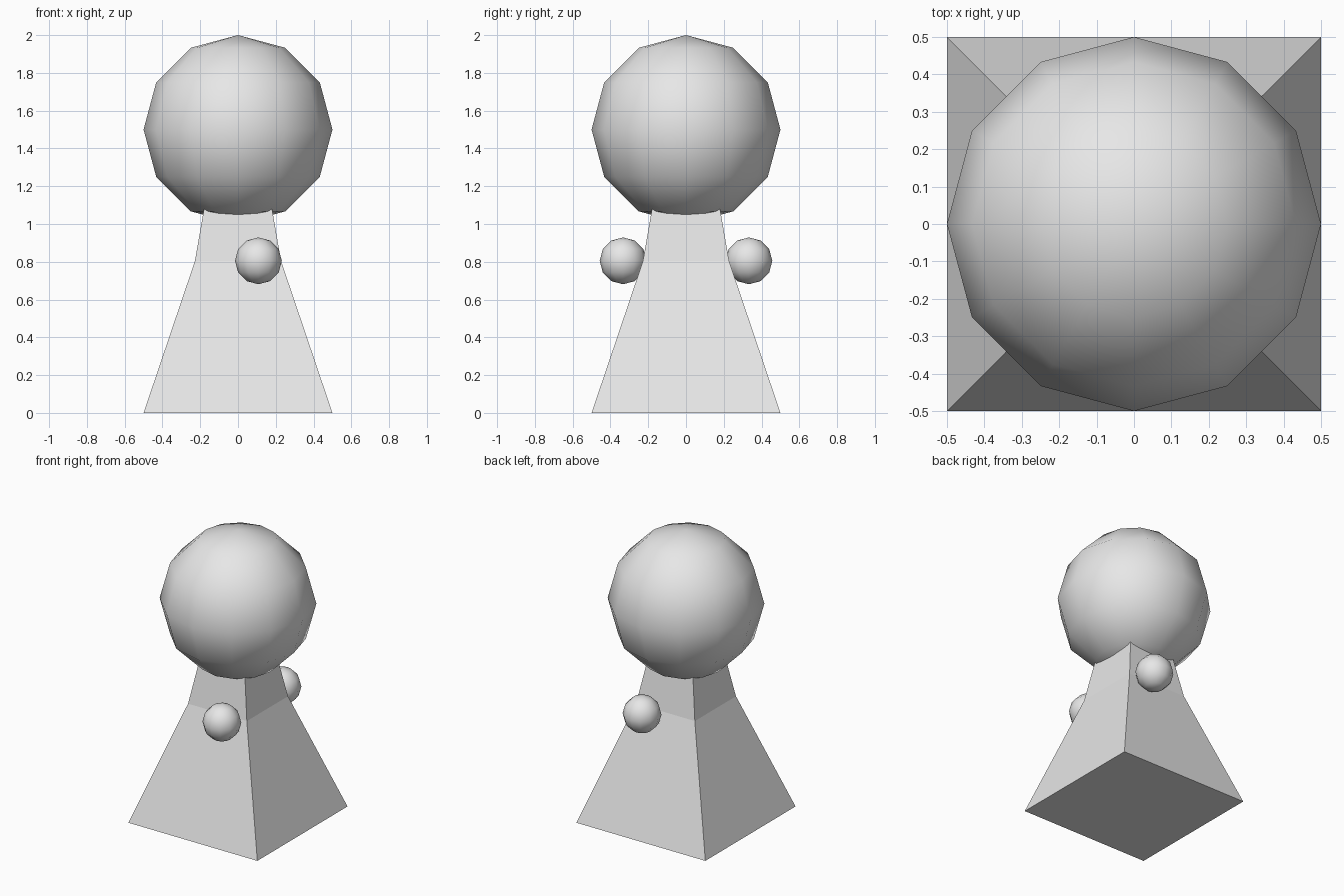
import bpy
import bmesh

cube = bpy.data.objects.get("Cube")
if cube:
    bpy.data.objects.remove(cube, do_unlink=True)

# One plain grey for everything
grey = bpy.data.materials.new("light_grey")
grey.use_nodes = True
colour = (0.8, 0.8, 0.8, 1)
grey.diffuse_color = colour
grey.node_tree.nodes["Principled BSDF"].inputs["Base Color"].default_value = colour


def add_object(name, bm, smooth, location=(0, 0, 0)):
    bmesh.ops.recalc_face_normals(bm, faces=bm.faces)
    for face in bm.faces:
        face.smooth = smooth
    mesh = bpy.data.meshes.new(name)
    bm.to_mesh(mesh)
    bm.free()
    mesh.materials.append(grey)
    obj = bpy.data.objects.new(name, mesh)
    obj.location = location
    bpy.context.collection.objects.link(obj)
    return obj


def ball(name, radius, location):
    bm = bmesh.new()
    bmesh.ops.create_uvsphere(bm, u_segments=12, v_segments=6, radius=radius)
    return add_object(name, bm, True, location)


# Body: square sections tapering to a steeper neck that runs into the head
bm = bmesh.new()
rings = []
for half, z in ((0.5, 0), (0.228, 0.804), (0.166, 1.16)):
    corners = ((-half, -half), (half, -half), (half, half), (-half, half))
    rings.append([bm.verts.new((x, y, z)) for x, y in corners])
for low, high in zip(rings, rings[1:]):
    for i in range(4):
        j = (i + 1) % 4
        bm.faces.new((low[i], low[j], high[j], high[i]))
bm.faces.new(rings[0][::-1])
bm.faces.new(rings[-1])
add_object("body", bm, False)

# Head
ball("head", 0.5, (0, 0, 1.5))

# Hands on the front and back of the body
for name, side in (("front_hand", -1), ("back_hand", 1)):
    ball(name, 0.124, (0.108, side * 0.333, 0.805))
